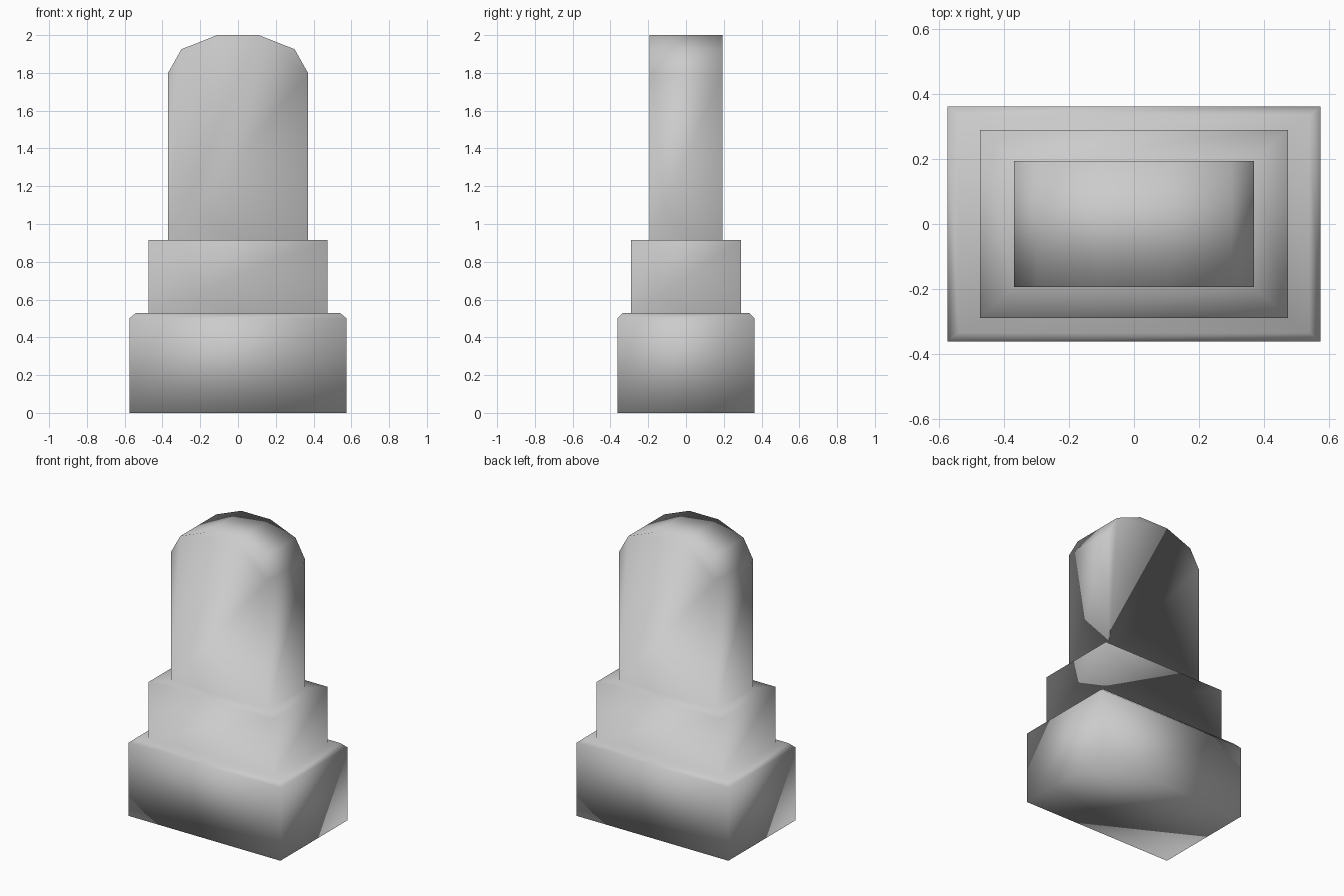
import bpy
import bmesh

if "Cube" in bpy.data.objects:
    bpy.data.objects.remove(bpy.data.objects["Cube"])

bm = bmesh.new()


def ring(hx, hy, z):
    return [bm.verts.new((sx * hx, sy * hy, z))
            for sx, sy in ((-1, -1), (1, -1), (1, 1), (-1, 1))]


# stepped plinth: chamfered base, middle block, foot of the slab
steps = [(0.575, 0.3625, 0.0), (0.575, 0.3625, 0.50), (0.54, 0.335, 0.53),
         (0.475, 0.29, 0.53), (0.475, 0.29, 0.915), (0.37, 0.194, 0.915)]
rings = [ring(*s) for s in steps]
bm.faces.new(rings[0][::-1])
for a, b in zip(rings, rings[1:]):
    for i in range(4):
        j = (i + 1) % 4
        bm.faces.new((a[i], a[j], b[j], b[i]))

# upright slab with a faceted arched top
half = [(0.37, 1.80), (0.30, 1.925), (0.11, 2.0)]
arch = half + [(-x, z) for x, z in reversed(half)]
fl, fr, br, bl = rings[-1]
front = [fr] + [bm.verts.new((x, -0.194, z)) for x, z in arch] + [fl]
back = [br] + [bm.verts.new((x, 0.194, z)) for x, z in arch] + [bl]
bm.faces.new(front)
bm.faces.new(back[::-1])
for i in range(len(front) - 1):
    bm.faces.new((front[i], back[i], back[i + 1], front[i + 1]))

# one continuous, fully smooth-shaded surface
bmesh.ops.recalc_face_normals(bm, faces=bm.faces[:])
for f in bm.faces:
    f.smooth = True
mesh = bpy.data.meshes.new("stepped_headstone")
bm.to_mesh(mesh)
bm.free()
obj = bpy.data.objects.new("stepped_headstone", mesh)
bpy.context.collection.objects.link(obj)
